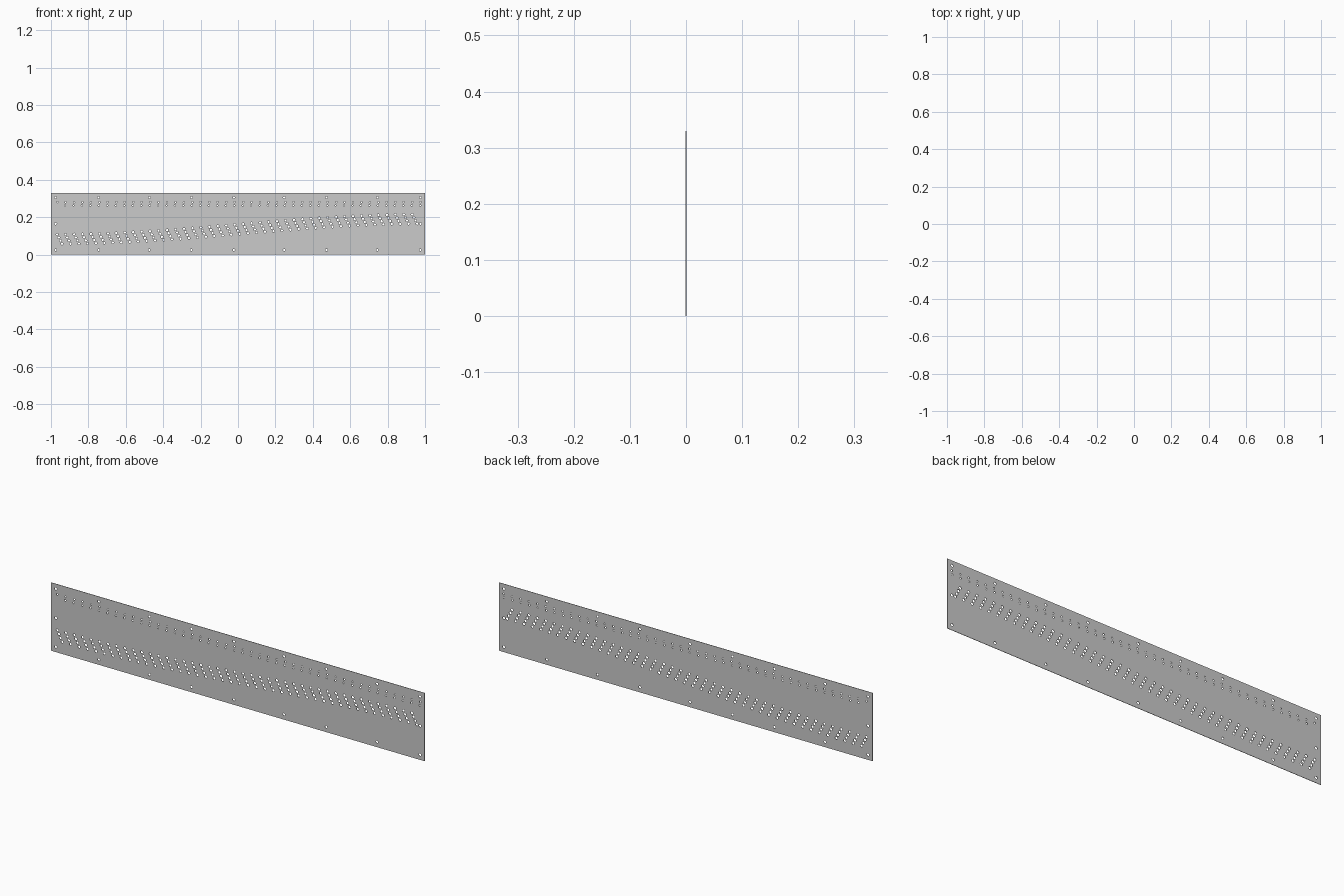
import bpy, bmesh
from math import sin, cos, pi
from mathutils import Matrix

if "Cube" in bpy.data.objects:
    bpy.data.objects.remove(bpy.data.objects["Cube"])

HEIGHT, THICK = 0.33, 0.002

curve = bpy.data.curves.new("plate_profile", 'CURVE')
curve.dimensions = '2D'
curve.fill_mode = 'BOTH'
curve.extrude = THICK / 2


def loop(points):
    s = curve.splines.new('POLY')
    s.points.add(len(points) - 1)
    for p, (x, z) in zip(s.points, points):
        p.co = (x, z, 0, 1)
    s.use_cyclic_u = True


def hole(x, z, r, n=16):
    loop([(x + r * cos(2 * pi * i / n + 0.1), z + r * sin(2 * pi * i / n + 0.1))
          for i in range(n)])


# Plate outline
loop([(-1, 0), (1, 0), (1, HEIGHT), (-1, HEIGHT)])

# Mounting holes along the edges
for x in (-0.975, -0.745, -0.474, -0.249, -0.022, 0.247, 0.473, 0.745, 0.975):
    for z in (0.025, 0.306):
        hole(x, z, 0.006)
for x in (-0.975, 0.975):
    hole(x, 0.165, 0.006)

# Two rows of small holes near the top
for i in range(44):
    x = -0.967 + i * 0.0452
    hole(x, 0.281, 0.004, 12)
    if i:
        hole(x - 0.003, 0.263, 0.004, 12)

# Slanted groups of four holes following an S-shaped sweep
for i in range(43):
    x = -0.967 + i * 0.0452
    mid = 0.137 + 0.054 * sin(pi * x / 2)
    for k in range(4):
        hole(x + k * 0.0088, mid + (1.5 - k) * 0.0165, 0.006)

# Turn the profile into a solid upright mesh
helper = bpy.data.objects.new("plate_profile", curve)
bpy.context.collection.objects.link(helper)
bpy.context.view_layer.update()
deps = bpy.context.evaluated_depsgraph_get()
mesh = bpy.data.meshes.new_from_object(helper.evaluated_get(deps))
bpy.data.objects.remove(helper)

bm = bmesh.new()
bm.from_mesh(mesh)
bmesh.ops.remove_doubles(bm, verts=bm.verts, dist=1e-5)
bmesh.ops.rotate(bm, verts=bm.verts, matrix=Matrix.Rotation(pi / 2, 3, 'X'))
bmesh.ops.recalc_face_normals(bm, faces=bm.faces)
for f in bm.faces:
    f.smooth = False
bm.to_mesh(mesh)
bm.free()

plate = bpy.data.objects.new("perforated_plate", mesh)
bpy.context.collection.objects.link(plate)
